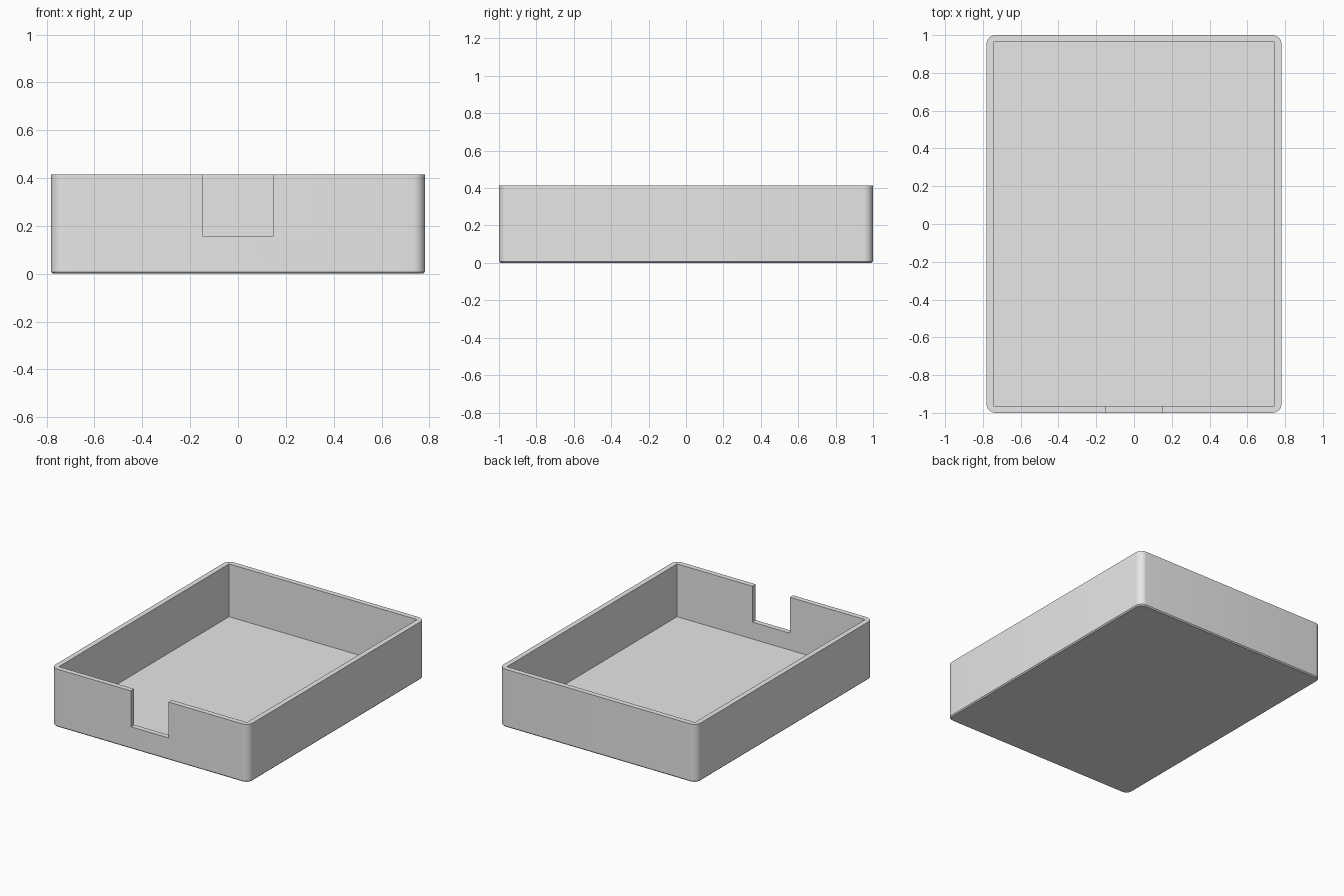
import bpy
import bmesh
import math

cube = bpy.data.objects.get("Cube")
if cube:
    bpy.data.objects.remove(cube, do_unlink=True)

WIDTH, LENGTH, HEIGHT = 1.564, 2.0, 0.415
WALL = 0.037
RADIUS, CHAMFER = 0.05, 0.008
NOTCH_W, NOTCH_Z = 0.298, 0.158

grey = bpy.data.materials.new("plain_grey")
grey.use_nodes = True
colour = (0.8, 0.8, 0.8, 1.0)
grey.diffuse_color = colour
grey.node_tree.nodes["Principled BSDF"].inputs["Base Color"].default_value = colour


def box(name, lo, hi):
    """Axis-aligned box between two opposite corners."""
    bm = bmesh.new()
    bmesh.ops.create_cube(bm, size=1)
    for v in bm.verts:
        v.co = [lo[i] if v.co[i] < 0 else hi[i] for i in range(3)]
    mesh = bpy.data.meshes.new(name)
    bm.to_mesh(mesh)
    bm.free()
    mesh.materials.append(grey)
    obj = bpy.data.objects.new(name, mesh)
    bpy.context.collection.objects.link(obj)
    return obj


def cut(target, cutter):
    mod = target.modifiers.new(cutter.name, 'BOOLEAN')
    mod.operation = 'DIFFERENCE'
    mod.solver = 'EXACT'
    mod.object = cutter
    cutter.hide_render = True
    cutter.hide_set(True)


# Tray body with rounded upright corners and a chamfered bottom edge
hx, hy = WIDTH / 2, LENGTH / 2
tray = box("tray", (-hx, -hy, 0), (hx, hy, HEIGHT))
bm = bmesh.new()
bm.from_mesh(tray.data)
upright = [e for e in bm.edges if abs(e.verts[0].co.z - e.verts[1].co.z) > 0.1]
bmesh.ops.bevel(bm, geom=upright, offset=RADIUS, segments=8, profile=0.5,
                affect='EDGES')
bottom = [e for e in bm.edges if all(v.co.z < 0.001 for v in e.verts)]
bmesh.ops.bevel(bm, geom=bottom, offset=CHAMFER, segments=1, affect='EDGES')
bm.to_mesh(tray.data)
bm.free()

# Hollow interior
ix, iy = hx - WALL, hy - WALL
cut(tray, box("interior_cutter", (-ix, -iy, WALL), (ix, iy, HEIGHT + 0.1)))

# Finger notch in the front wall
nx = NOTCH_W / 2
cut(tray, box("notch_cutter", (-nx, -hy - 0.1, NOTCH_Z),
              (nx, -iy + 0.05, HEIGHT + 0.1)))

# Apply the cuts, then drop the cutters
bpy.context.view_layer.objects.active = tray
tray.select_set(True)
for mod in list(tray.modifiers):
    cutter = mod.object
    bpy.ops.object.modifier_apply(modifier=mod.name)
    bpy.data.objects.remove(cutter, do_unlink=True)

bpy.ops.object.shade_smooth_by_angle(angle=math.radians(30))
